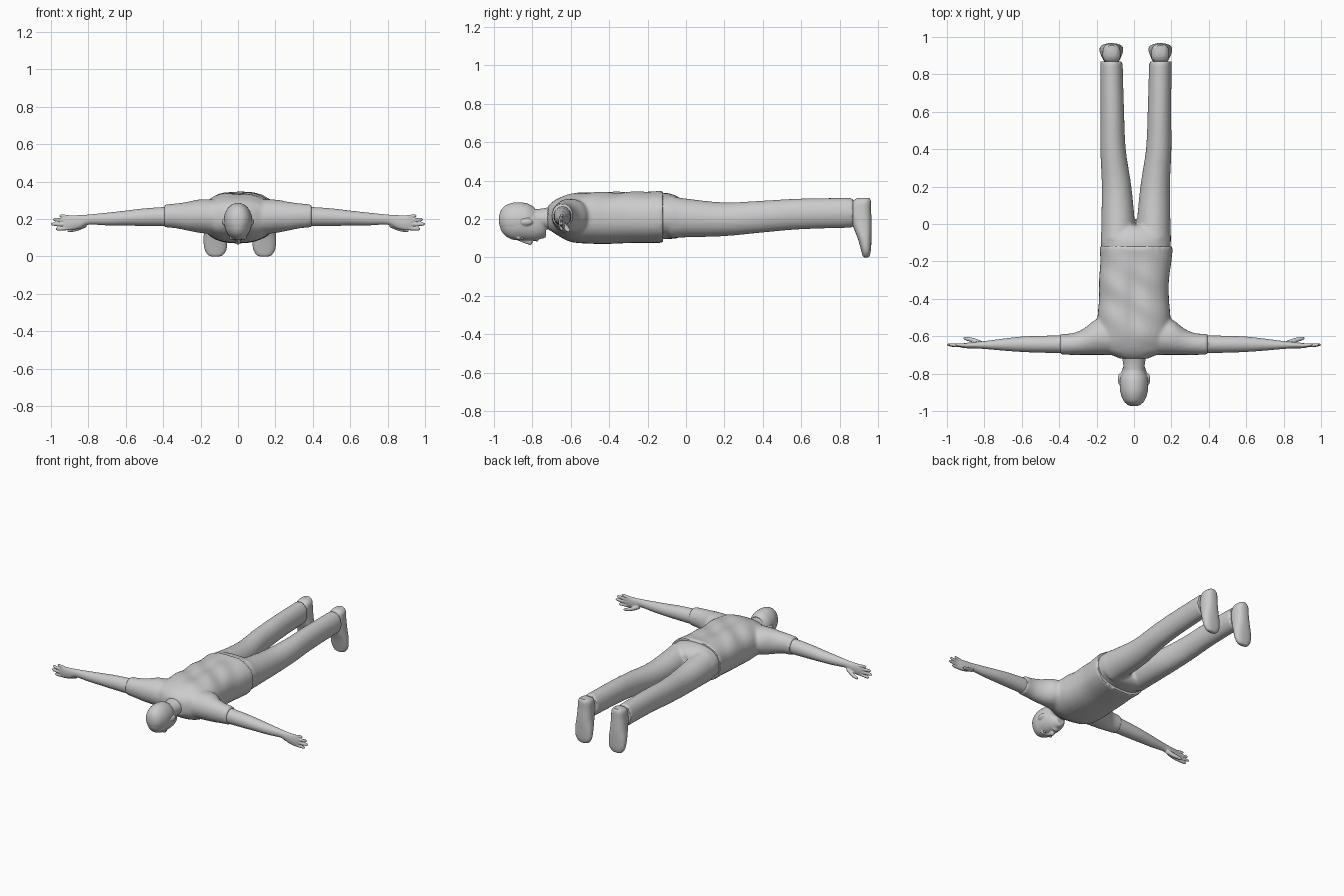
import bpy, bmesh, math
from mathutils import Vector

cube = bpy.data.objects.get("Cube")
if cube:
    bpy.data.objects.remove(cube, do_unlink=True)

# One plain material for the whole figure
grey = bpy.data.materials.new("light grey")
grey.use_nodes = True
COLOUR = (0.6, 0.6, 0.6, 1)
grey.diffuse_color = COLOUR
grey.node_tree.nodes["Principled BSDF"].inputs["Base Color"].default_value = COLOUR

# Where the two cross-section values go for each loft axis
PLACE = {
    "x": lambda p, a, b: Vector((p, a, b)),
    "y": lambda p, a, b: Vector((a, p, b)),
    "z": lambda p, a, b: Vector((a, b, p)),
}


def spline(p0, p1, p2, p3, t):
    """Catmull-Rom blend of four numbers."""
    return 0.5 * (2 * p1 + (p2 - p0) * t + (2 * p0 - 5 * p1 + 4 * p2 - p3) * t * t
                  + (3 * p1 - p0 - 3 * p2 + p3) * t ** 3)


def resample(sections, steps):
    """Insert smooth in-between sections."""
    last = len(sections) - 1
    result = []
    for i in range(last):
        four = [sections[max(0, min(last, i + k))] for k in (-1, 0, 1, 2)]
        for s in range(steps):
            result.append([spline(*values, s / steps) for values in zip(*four)])
    result.append(sections[last])
    return result


def loft(bm, axis, sections, power=2.0, sides=32, steps=4):
    """Closed skin through sections (position, centre a, centre b, radius a, radius b)."""
    rings = []
    for p, a, b, ra, rb in resample(sections, steps):
        ring = []
        for k in range(sides):
            c = math.cos(math.tau * k / sides)
            s = math.sin(math.tau * k / sides)
            ca = math.copysign(abs(c) ** (2 / power), c)
            sb = math.copysign(abs(s) ** (2 / power), s)
            ring.append(bm.verts.new(PLACE[axis](p, a + ra * ca, b + rb * sb)))
        rings.append(ring)
    for low, high in zip(rings, rings[1:]):
        for k in range(sides):
            n = (k + 1) % sides
            bm.faces.new((low[k], low[n], high[n], high[k]))
    bm.faces.new(rings[0])
    bm.faces.new(rings[-1])


def ball(bm, centre, radii):
    made = bmesh.ops.create_uvsphere(bm, u_segments=20, v_segments=12, radius=1)
    for v in made["verts"]:
        v.co = Vector(centre) + Vector(c * r for c, r in zip(v.co, radii))


def finish(name, bm, voxel=None, smooth=0, shape=None):
    """Make the object, fuse its overlapping pieces and shade it."""
    bmesh.ops.recalc_face_normals(bm, faces=bm.faces)
    mesh = bpy.data.meshes.new(name)
    bm.to_mesh(mesh)
    bm.free()
    mesh.materials.append(grey)
    obj = bpy.data.objects.new(name, mesh)
    bpy.context.collection.objects.link(obj)
    bpy.ops.object.select_all(action="DESELECT")
    obj.select_set(True)
    bpy.context.view_layer.objects.active = obj
    if voxel:
        fuse = obj.modifiers.new("fuse", "REMESH")
        fuse.mode = "VOXEL"
        fuse.voxel_size = voxel
        bpy.ops.object.modifier_apply(modifier=fuse.name)
    if smooth:
        relax = obj.modifiers.new("relax", "SMOOTH")
        relax.iterations = smooth
        bpy.ops.object.modifier_apply(modifier=relax.name)
    if shape:
        for v in obj.data.vertices:
            shape(v.co)
    bpy.ops.object.shade_smooth_by_angle(angle=math.radians(45))
    return obj


def flip(sections, side):
    """Mirror sections that run along x."""
    return [(p * side, *rest) for p, *rest in sections]


def beside(sections, side, middle=0.01):
    """Place sections to one side of the hip centre."""
    return [(p, middle + a * side, *rest) for p, a, *rest in sections]


# Shirt: trunk and two short sleeves fused together
TRUNK = [(-.72, 0, .205, .072, .06), (-.7, 0, .21, .12, .075), (-.67, 0, .21, .17, .095),
         (-.6, 0, .207, .19, .127), (-.5, 0, .207, .195, .136), (-.4, 0, .207, .187, .137),
         (-.3, 0, .21, .187, .136), (-.2, .01, .21, .19, .135), (-.12, .012, .212, .197, .137)]
SLEEVE = [(.1, -.6, .21, .1, .095), (.2, -.605, .215, .095, .09), (.27, -.63, .215, .07, .077),
          (.33, -.642, .217, .058, .067), (.395, -.643, .217, .056, .061)]


def shirt_folds(co):
    # shallow spine hollow and soft cloth folds
    if co.z > 0.22 and -0.66 < co.y < -0.13:
        fade = math.sin(math.pi * (co.y + 0.66) / 0.53) * min(1, (co.z - 0.22) * 10)
        hollow = math.exp(-(co.x / 0.045) ** 2)
        co.z -= fade * (0.014 * hollow + 0.004 * math.sin(35 * co.y + 22 * co.x))


bm = bmesh.new()
loft(bm, "y", TRUNK, power=2.4)
for side in (1, -1):
    loft(bm, "x", flip(SLEEVE, side))
finish("shirt", bm, voxel=0.01, smooth=4, shape=shirt_folds)

# Trousers: hips and two legs
HIPS = [(-.18, .01, .212, .18, .118), (-.1, .01, .215, .187, .12), (-.04, .01, .208, .184, .107),
        (-.01, .01, .205, .15, .08)]
LEG = [(-.08, .095, .21, .09, .11), (0, .095, .205, .09, .101), (.2, .103, .198, .079, .088),
       (.4, .122, .212, .068, .083), (.6, .126, .226, .063, .08), (.87, .131, .232, .06, .078)]
bm = bmesh.new()
loft(bm, "y", HIPS, power=2.3)
for side in (1, -1):
    loft(bm, "y", beside(LEG, side))
finish("trousers", bm, voxel=0.01, smooth=3)

# Shoes: heel at the top, toe pointing down
SHOE = [(0, .13, .938, .02, .01), (.008, .13, .938, .04, .018), (.04, .13, .937, .059, .026),
        (.1, .131, .93, .063, .036), (.17, .131, .917, .055, .05), (.24, .13, .91, .05, .054),
        (.29, .13, .915, .045, .048), (.31, .13, .925, .025, .03)]
for side, word in ((1, "left"), (-1, "right")):
    bm = bmesh.new()
    loft(bm, "z", beside(SHOE, side), power=2.5)
    finish(word + "_shoe", bm)

# Bare forearms with palm, four fingers and thumb
ARM = [(.34, -.643, .215, .048, .053), (.5, -.643, .21, .045, .047), (.6, -.643, .205, .041, .04),
       (.7, -.645, .2, .032, .034), (.8, -.647, .197, .021, .027), (.85, -.648, .185, .018, .036),
       (.9, -.65, .18, .014, .04), (.93, -.65, .18, .009, .034)]
# root height, tip height and tip reach of each finger
FINGERS = [(.208, .217, .955), (.19, .198, .99), (.171, .173, 1), (.152, .147, .975)]
THUMB = [(.81, -.64, .172, .014, .016), (.86, -.622, .15, .013, .014), (.9, -.612, .14, .01, .01),
         (.912, -.611, .138, .004, .005)]
for side, word in ((1, "left"), (-1, "right")):
    bm = bmesh.new()
    loft(bm, "x", flip(ARM, side))
    loft(bm, "x", flip(THUMB, side), sides=14)
    for root, tip, reach in FINGERS:
        finger = [(.89, -.65, root, .01, .011), (reach - .03, -.648, (root + 2 * tip) / 3, .009, .01),
                  (reach - .008, -.646, tip, .007, .008), (reach, -.646, tip, .003, .003)]
        loft(bm, "x", flip(finger, side), sides=14)
    finish(word + "_arm", bm, voxel=0.004, smooth=3)

# Head, face down, with neck, nose, lips, brow and ears
SKULL = [(-.97, 0, .185, .015, .02), (-.962, 0, .185, .034, .046), (-.94, 0, .184, .055, .073),
         (-.9, 0, .182, .07, .091), (-.86, 0, .182, .074, .093), (-.82, 0, .177, .072, .091),
         (-.78, 0, .168, .064, .08), (-.75, 0, .155, .05, .056), (-.73, 0, .142, .03, .034)]
NECK = [(-.82, 0, .2, .055, .05), (-.75, 0, .2, .058, .054), (-.68, 0, .208, .07, .062)]
bm = bmesh.new()
loft(bm, "y", SKULL)
loft(bm, "y", NECK)
loft(bm, "y", [(-.87, 0, .092, .007, .008), (-.83, 0, .083, .011, .014), (-.808, 0, .08, .016, .016),
               (-.8, 0, .085, .01, .01)], sides=16)
ball(bm, (0, -.777, .092), (.024, .009, .011))
ball(bm, (0, -.745, .112), (.022, .016, .014))
for side in (1, -1):
    ball(bm, (side * .028, -.872, .098), (.022, .007, .01))
    ball(bm, (side * .076, -.83, .185), (.01, .032, .018))
finish("head", bm, voxel=0.005, smooth=3)

# Short hair over the crown and back of the head
HAIR = [(p - .003, a, b + .011, ra + .002, rb) for p, a, b, ra, rb in SKULL[:6]]
HAIR.append((-.79, 0, .19, .058, .07))
bm = bmesh.new()
loft(bm, "y", HAIR)
finish("hair", bm)

# Eyes
for side, word in ((1, "left"), (-1, "right")):
    bm = bmesh.new()
    ball(bm, (side * .029, -.853, .1), (.012, .008, .008))
    finish(word + "_eye", bm)
